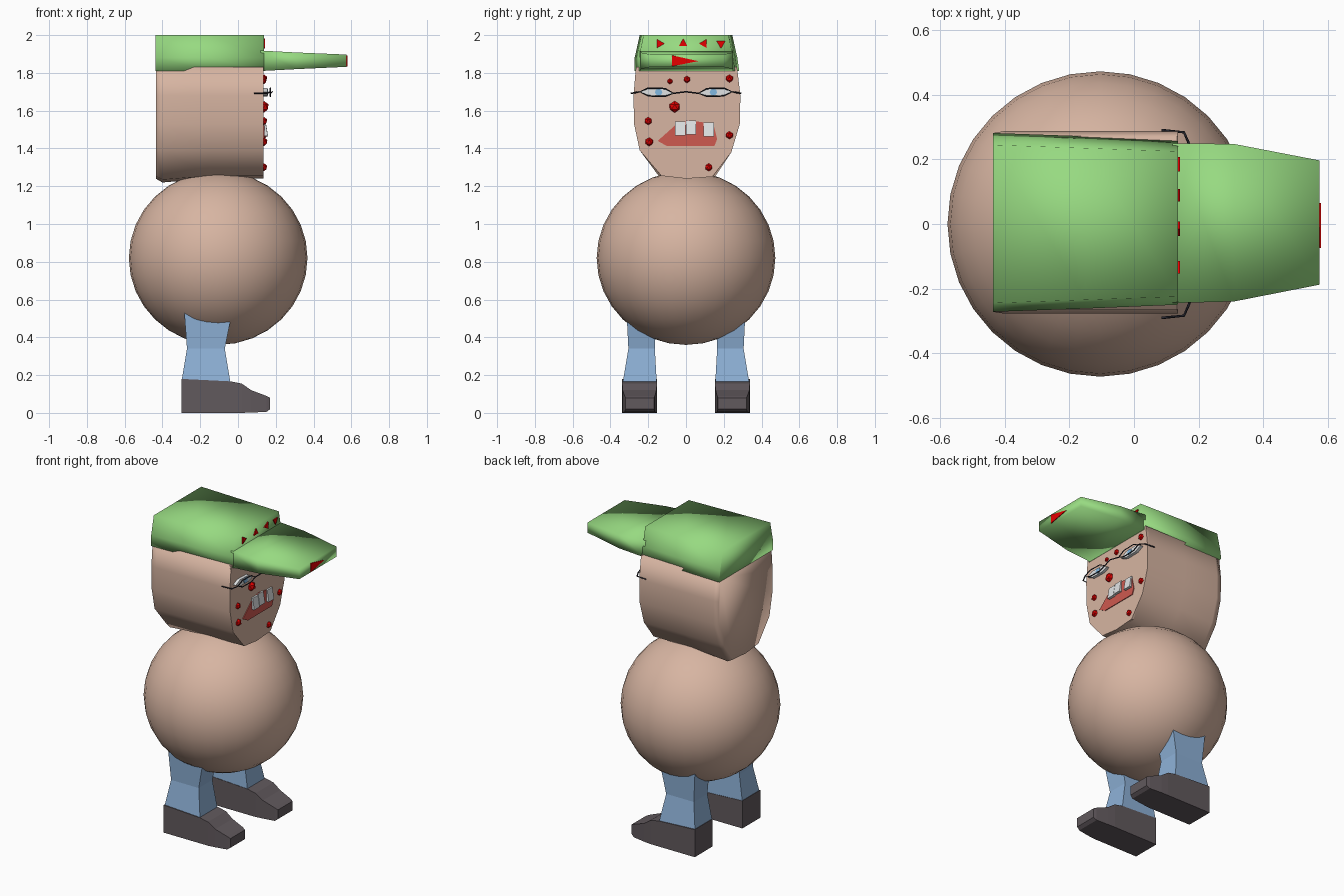
import bpy, bmesh, math
from mathutils import Matrix, Vector

cube = bpy.data.objects.get("Cube")
if cube:
    bpy.data.objects.remove(cube, do_unlink=True)


def material(name, rgb):
    m = bpy.data.materials.new(name)
    m.use_nodes = True
    m.diffuse_color = (*rgb, 1)
    m.node_tree.nodes["Principled BSDF"].inputs["Base Color"].default_value = (*rgb, 1)
    return m


SKIN = material("skin", (0.68, 0.46, 0.36))
GREEN = material("cap green", (0.31, 0.70, 0.22))
DENIM = material("denim blue", (0.27, 0.44, 0.68))
SHOE = material("shoe grey", (0.12, 0.10, 0.11))
RED = material("spot red", (0.80, 0.0, 0.0))
LIP = material("mouth red", (0.62, 0.10, 0.08))
WHITE = material("tooth white", (0.75, 0.77, 0.78))
IRIS = material("iris blue", (0.22, 0.48, 0.75))
BLACK = material("frame black", (0.02, 0.02, 0.03))


def finish(name, bm, mat, smooth=False):
    bmesh.ops.recalc_face_normals(bm, faces=bm.faces)
    for f in bm.faces:
        f.smooth = smooth
    me = bpy.data.meshes.new(name)
    bm.to_mesh(me)
    bm.free()
    me.materials.append(mat)
    ob = bpy.data.objects.new(name, me)
    bpy.context.collection.objects.link(ob)
    return ob


def loft(name, rings, mat, smooth=False, cap_end=True):
    """Skin a list of equal-length point rings."""
    bm = bmesh.new()
    loops = [[bm.verts.new(p) for p in r] for r in rings]
    n = len(loops[0])
    for a, b in zip(loops, loops[1:]):
        for i in range(n):
            j = (i + 1) % n
            bm.faces.new((a[i], a[j], b[j], b[i]))
    bm.faces.new(loops[0])
    if cap_end:
        bm.faces.new(loops[-1])
    return finish(name, bm, mat, smooth)


def rect_x(x, y0, y1, z0, z1):
    return [(x, y0, z0), (x, y1, z0), (x, y1, z1), (x, y0, z1)]


def rect_z(z, x0, x1, y0, y1):
    return [(x0, y0, z), (x1, y0, z), (x1, y1, z), (x0, y1, z)]


def plate(name, yz, x0, x1, mat):
    return loft(name, [[(x, y, z) for y, z in yz] for x in (x0, x1)], mat)


def disc(y, z, ry, rz, n, turn=0.0):
    return [(y + ry * math.cos(turn + math.tau * i / n),
             z + rz * math.sin(turn + math.tau * i / n)) for i in range(n)]


# Round body
bm = bmesh.new()
bmesh.ops.create_uvsphere(bm, u_segments=32, v_segments=16, radius=1,
                          matrix=Matrix.Translation((-0.105, 0, 0.82))
                          @ Matrix.Diagonal((0.473, 0.473, 0.46, 1)))
finish("body", bm, SKIN, True)

# Legs and shoes
for side, word in ((-1, "right"), (1, "left")):
    leg = [(0.16, -0.30, -0.04, 0.155, 0.335), (0.34, -0.27, -0.07, 0.165, 0.305),
           (0.54, -0.285, -0.03, 0.16, 0.315)]
    loft(word + "_leg", [rect_z(z, a, b, side * c, side * d) for z, a, b, c, d in leg], DENIM)
    shoe = [(-0.30, 0.153, 0.338, 0, 0.18), (-0.04, 0.153, 0.338, 0, 0.167),
            (0.02, 0.153, 0.338, 0, 0.155), (0.07, 0.157, 0.335, 0.002, 0.12),
            (0.15, 0.165, 0.325, 0.005, 0.09), (0.17, 0.17, 0.32, 0.02, 0.08)]
    loft(word + "_shoe", [rect_x(x, side * a, side * b, c, d) for x, a, b, c, d in shoe], SHOE)

# Head shell with a flat face
outline = [(-0.265, 1.83), (-0.278, 1.68), (-0.275, 1.53), (-0.245, 1.39), (-0.13, 1.255),
           (0, 1.24), (0.14, 1.25), (0.24, 1.38), (0.285, 1.53), (0.288, 1.68), (0.27, 1.83)]


def head_ring(x, k=1.0, drop=0.0):
    return [(x, y * k, z - (drop if z < 1.3 else 0)) for y, z in outline]


loft("head", [head_ring(-0.435, 0.98), head_ring(-0.40, 1, 0.02),
              head_ring(-0.15), head_ring(0.134)], SKIN, True, cap_end=False)
plate("face", outline, 0.12, 0.136, SKIN)

# Cap crown and brim
def crown_ring(x, w, t, z1=2.0):
    return [(x, -w, 1.81), (x, w + 0.01, 1.81), (x, w, 1.88), (x, t, z1), (x, -t, z1), (x, -w, 1.88)]


loft("cap_crown", [crown_ring(-0.437, 0.272, 0.245), crown_ring(-0.15, 0.262, 0.235),
                   crown_ring(0.137, 0.25, 0.225)], GREEN, True)
loft("cap_brim", [rect_x(0.12, -0.245, 0.25, 1.81, 1.918),
                  rect_x(0.31, -0.24, 0.248, 1.82, 1.908),
                  rect_x(0.575, -0.188, 0.197, 1.832, 1.897)], GREEN, True)

# Red triangles on the cap
for i, (y, turn) in enumerate(((-0.14, 0), (-0.015, 90), (0.095, 180), (0.185, -90))):
    plate(f"cap_triangle_{i + 1}", disc(y, 1.955, 0.026, 0.026, 3, math.radians(turn)),
          0.135, 0.143, RED)
plate("brim_triangle", [(-0.075, 1.835), (0.065, 1.862), (-0.075, 1.893)], 0.572, 0.579, RED)

# Spots on the face
bm = bmesh.new()
for y, z, r in ((-0.085, 1.755, 0.015), (0.005, 1.765, 0.019), (0.23, 1.77, 0.021),
                (-0.06, 1.62, 0.031), (-0.2, 1.545, 0.021), (-0.195, 1.435, 0.023),
                (0.23, 1.47, 0.021), (0.12, 1.30, 0.021)):
    bmesh.ops.create_icosphere(bm, subdivisions=1, radius=r,
                               matrix=Matrix.Translation((0.138, y, z))
                               @ Matrix.Diagonal((0.85, 1, 1, 1)))
finish("face_spots", bm, RED)

# Mouth and teeth
plate("mouth", [(-0.15, 1.44), (-0.1, 1.412), (0.15, 1.412), (0.165, 1.45),
                (0.145, 1.53), (0.01, 1.55), (-0.06, 1.52)], 0.13, 0.141, LIP)
for i, (y, z) in enumerate(((-0.03, 1.505), (0.027, 1.51), (0.12, 1.5))):
    w = 0.027
    loft(f"tooth_{i + 1}", [rect_z(z - 0.037, 0.13, 0.158, y - w, y + w),
                            rect_z(z + 0.037, 0.13, 0.146, y - w, y + w)], WHITE)

# Eyes and spectacles
def wire(name, pts, closed=False):
    cu = bpy.data.curves.new(name, "CURVE")
    cu.dimensions = "3D"
    cu.bevel_depth = 0.004
    cu.bevel_resolution = 0
    sp = cu.splines.new("POLY")
    sp.points.add(len(pts) - 1)
    for p, co in zip(sp.points, pts):
        p.co = (*co, 1)
    sp.use_cyclic_u = closed
    cu.materials.append(BLACK)
    bpy.context.collection.objects.link(bpy.data.objects.new(name, cu))


for s, word in ((-1, "right"), (1, "left")):
    almond = [(s * y, z) for y, z in ((0.065, 1.692), (0.11, 1.717), (0.20, 1.72),
                                     (0.245, 1.70), (0.20, 1.678), (0.11, 1.676))]
    plate(word + "_eye", almond, 0.13, 0.155, WHITE)
    plate(word + "_iris", disc(s * 0.145, 1.698, 0.02, 0.018, 8), 0.153, 0.159, IRIS)
    wire(word + "_lens_rim", [(0.172, y, z) for y, z in almond], True)
    wire(word + "_temple", [(0.172, s * 0.245, 1.70), (0.155, s * 0.284, 1.693),
                            (0.085, s * 0.291, 1.693)])
wire("bridge", [(0.172, -0.065, 1.692), (0.182, 0, 1.70), (0.172, 0.065, 1.692)])
